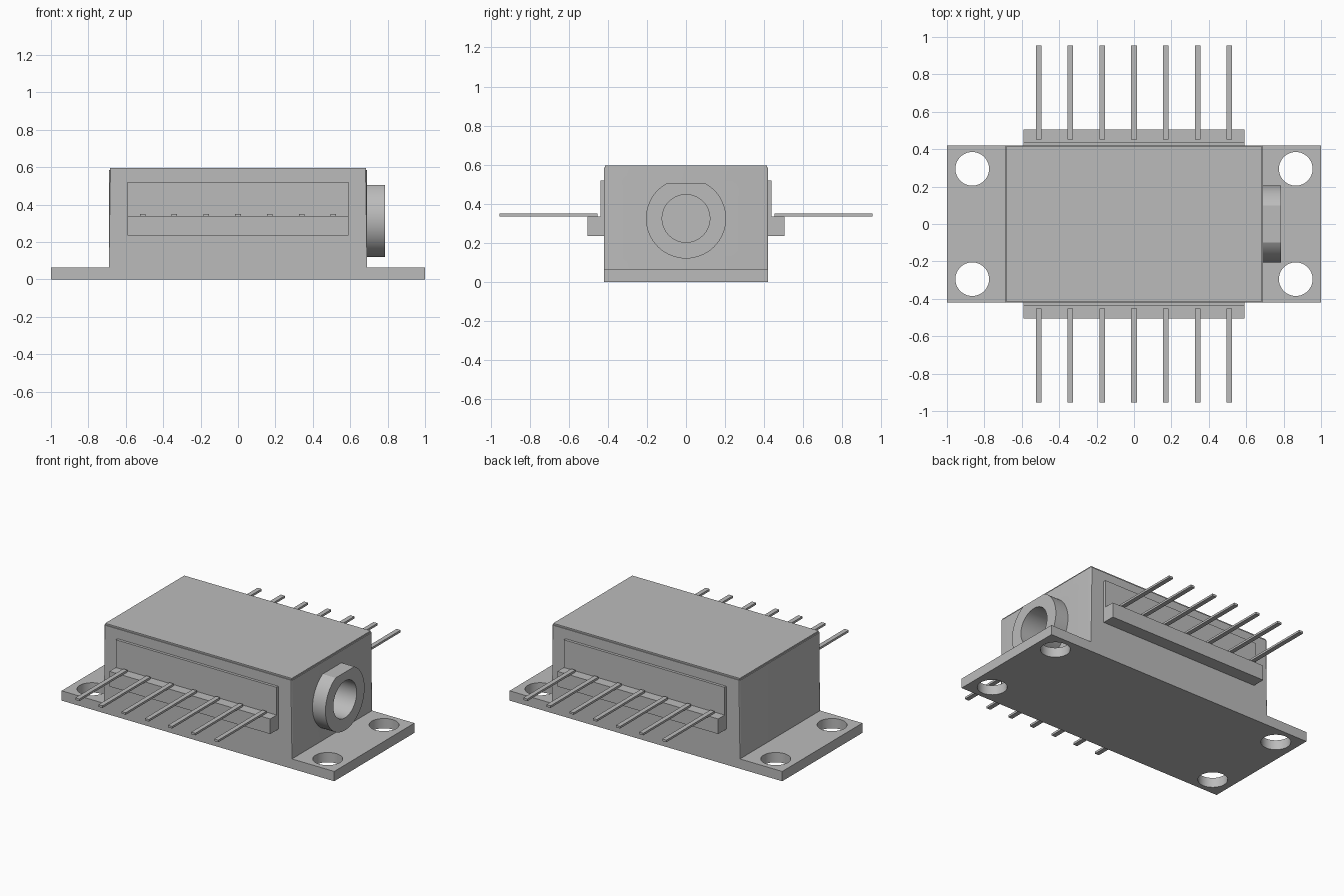
import bpy, bmesh, math
from mathutils import Matrix, Vector

default = bpy.data.objects.get("Cube")
if default:
    bpy.data.objects.remove(default, do_unlink=True)

grey = bpy.data.materials.new("plain grey")
grey.use_nodes = True
colour = (0.5, 0.5, 0.5, 1)
grey.diffuse_color = colour
grey.node_tree.nodes["Principled BSDF"].inputs["Base Color"].default_value = colour


def finish(name, bm):
    bmesh.ops.recalc_face_normals(bm, faces=bm.faces)
    mesh = bpy.data.meshes.new(name)
    bm.to_mesh(mesh)
    bm.free()
    mesh.materials.append(grey)
    obj = bpy.data.objects.new(name, mesh)
    bpy.context.collection.objects.link(obj)
    return obj


def box(name, low, high):
    low, high = Vector(low), Vector(high)
    bm = bmesh.new()
    bmesh.ops.create_cube(bm, size=1, matrix=Matrix.Translation((low + high) / 2)
                          @ Matrix.Diagonal((high - low).to_4d()))
    return finish(name, bm)


def cylinder(name, centre, radius, length, axis="Z"):
    bm = bmesh.new()
    turn = Matrix.Rotation(math.pi / 2, 4, "Y") if axis == "X" else Matrix()
    bmesh.ops.create_cone(bm, cap_ends=True, segments=64, radius1=radius, radius2=radius,
                          depth=length, matrix=Matrix.Translation(centre) @ turn)
    return finish(name, bm)


def activate(obj):
    bpy.ops.object.select_all(action="DESELECT")
    obj.select_set(True)
    bpy.context.view_layer.objects.active = obj


def cut(obj, cutter):
    cutter.hide_render = True
    mod = obj.modifiers.new("cut", "BOOLEAN")
    mod.operation, mod.solver, mod.object = "DIFFERENCE", "EXACT", cutter
    activate(obj)
    bpy.ops.object.modifier_apply(modifier=mod.name)
    bpy.data.objects.remove(cutter, do_unlink=True)


def smooth(obj):
    activate(obj)
    bpy.ops.object.shade_smooth_by_angle(angle=math.radians(30))


# Housing and mounting flanges in one stepped profile
half_x, half_y, flange_z, wall_z = 0.69, 0.42, 0.065, 0.585
right_half = [(1, 0), (1, flange_z), (half_x, flange_z), (half_x, wall_z)]
profile = right_half + [(-x, z) for x, z in reversed(right_half)]
bm = bmesh.new()
face = bm.faces.new([bm.verts.new((x, -half_y, z)) for x, z in profile])
extruded = bmesh.ops.extrude_face_region(bm, geom=[face])["geom"]
bmesh.ops.translate(bm, vec=(0, 2 * half_y, 0),
                    verts=[v for v in extruded if isinstance(v, bmesh.types.BMVert)])
corners = [e for e in bm.edges
           if all(abs(abs(v.co.x) - half_x) < 0.001 for v in e.verts)
           and abs(e.verts[0].co.z - e.verts[1].co.z) > 0.1]
bmesh.ops.bevel(bm, geom=corners, offset=0.008, segments=3, profile=0.5, affect="EDGES")
housing = finish("housing", bm)

# Screw holes and the bore behind the port
for sx in (-1, 1):
    for sy in (-1, 1):
        cut(housing, cylinder("hole_cutter", (sx * 0.865, sy * 0.295, 0), 0.09, 0.3))
port_z = 0.325
cut(housing, cylinder("bore_cutter", (0.7, 0, port_z), 0.122, 0.4, "X"))
smooth(housing)

# Lid, set in slightly from the walls
inset = 0.006
box("lid", (inset - half_x, inset - half_y, wall_z - 0.01),
    (half_x - inset, half_y - inset, 0.595))

# Round port with a flat on top
port = cylinder("port_ring", (0.7375, 0, port_z), 0.205, 0.095, "X")
cut(port, cylinder("bore_cutter", (0.74, 0, port_z), 0.122, 0.3, "X"))
cut(port, box("flat_cutter", (0.5, -0.3, 0.505), (1, 0.3, 0.7)))
smooth(port)

# Insulator panels, ledges and lead pins on both long sides
for side, sy in (("front", -1), ("back", 1)):
    def side_box(name, width, centre_x, y0, y1, z0, z1):
        ys = sorted((sy * y0, sy * y1))
        return box(f"{side}_{name}", (centre_x - width / 2, ys[0], z0),
                   (centre_x + width / 2, ys[1], z1))

    side_box("panel", 1.18, 0, 0.4, 0.438, 0.236, 0.52)
    side_box("ledge", 1.18, 0, 0.43, 0.505, 0.236, 0.336)
    for i in range(7):
        side_box(f"pin_{i + 1}", 0.03, (i - 3) * 0.17, 0.452, 0.955, 0.336, 0.35)
